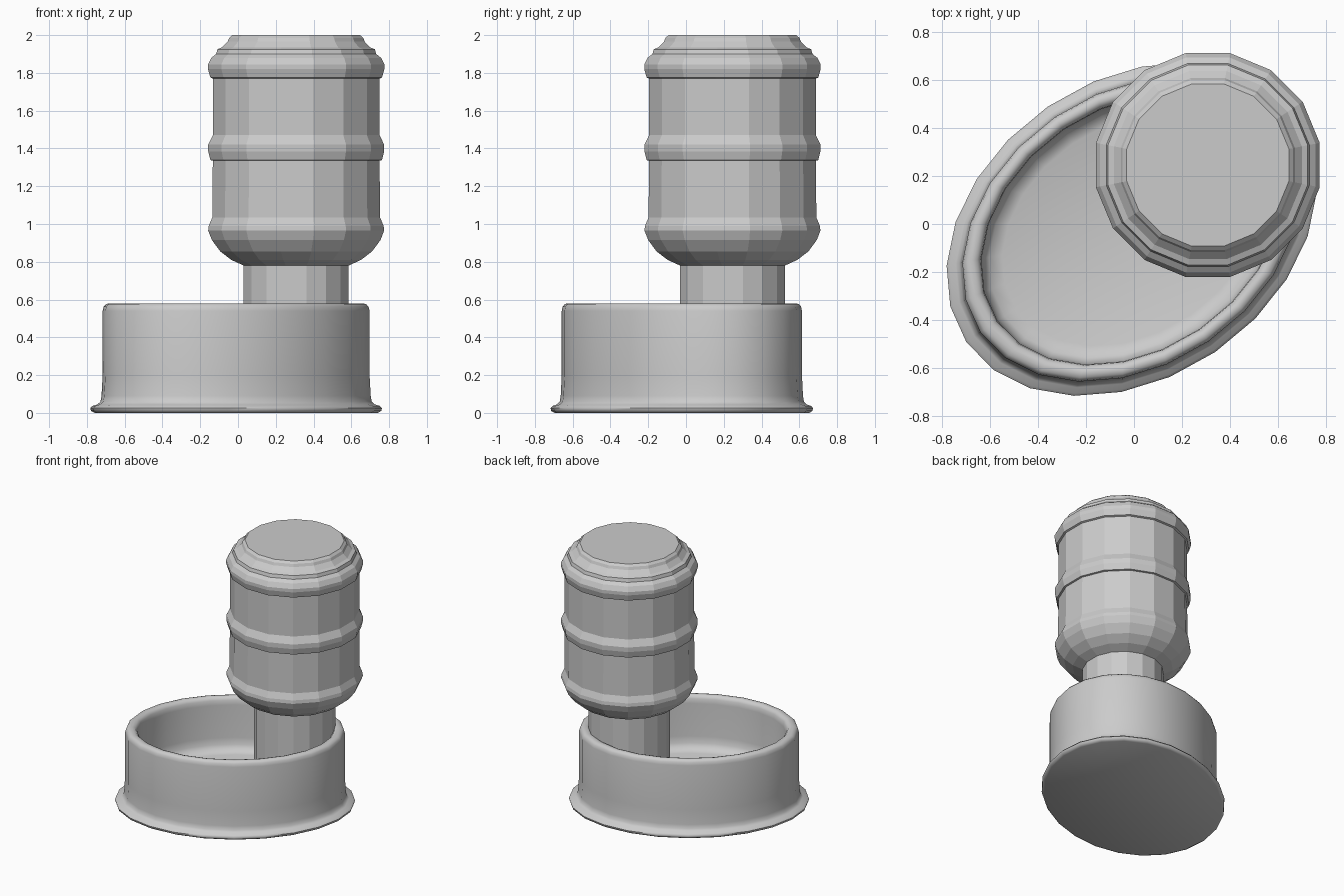
import bpy, bmesh
from math import cos, sin, pi, radians

if "Cube" in bpy.data.objects:
    bpy.data.objects.remove(bpy.data.objects["Cube"])


def lathe(name, profile, sides, rx=1.0, ry=1.0, phase=0.0):
    """Sweep (radius, z) points round z, capping both ends."""
    bm = bmesh.new()
    rings = []
    for r, z in profile:
        angles = [phase + 2 * pi * i / sides for i in range(sides)]
        rings.append([bm.verts.new((r * rx * cos(a), r * ry * sin(a), z)) for a in angles])
    for lo, hi in zip(rings, rings[1:]):
        for i in range(sides):
            j = (i + 1) % sides
            bm.faces.new((lo[i], lo[j], hi[j], hi[i]))
    bm.faces.new(rings[0][::-1])
    bm.faces.new(rings[-1])
    bmesh.ops.recalc_face_normals(bm, faces=bm.faces)
    mesh = bpy.data.meshes.new(name)
    bm.to_mesh(mesh)
    bm.free()
    obj = bpy.data.objects.new(name, mesh)
    bpy.context.collection.objects.link(obj)
    return obj


# Oval bowl: flared foot, straight wall, rounded rim, hollow inside
bowl = lathe("bowl", [
    (0.97, 0.0), (0.995, 0.01), (1.0, 0.025), (0.985, 0.037), (0.95, 0.045),
    (0.93, 0.06), (0.923, 0.09), (0.915, 0.2), (0.915, 0.54), (0.908, 0.563),
    (0.89, 0.577), (0.86, 0.58), (0.835, 0.575), (0.817, 0.555), (0.812, 0.52),
    (0.812, 0.27), (0.80, 0.22), (0.77, 0.185), (0.70, 0.17)],
    24, rx=0.835, ry=0.62)
bowl.location = (-0.01, -0.022, 0)
bowl.rotation_euler.z = radians(34.3)
bpy.ops.object.select_all(action='DESELECT')
bowl.select_set(True)
bpy.context.view_layer.objects.active = bowl
bpy.ops.object.shade_smooth_by_angle(angle=radians(50))

# Faceted upside-down water bottle with three raised ribs
bottle = lathe("water_bottle", [
    (0.283, 0.78), (0.35, 0.81), (0.41, 0.855), (0.455, 0.915), (0.475, 0.965),
    (0.472, 0.99), (0.453, 1.035),
    (0.45, 1.335), (0.463, 1.338), (0.475, 1.385), (0.475, 1.42), (0.45, 1.47),
    (0.45, 1.77), (0.463, 1.775), (0.476, 1.82), (0.476, 1.845), (0.458, 1.88),
    (0.432, 1.90), (0.425, 1.925), (0.40, 1.935), (0.37, 1.965), (0.362, 1.985),
    (0.345, 2.0)],
    16, phase=pi / 16)

# Neck standing in the bowl
neck = lathe("bottle_neck", [(0.283, 0.15), (0.283, 0.79)], 16, phase=pi / 16)
for part in (bottle, neck):
    part.location = (0.308, 0.246, 0)
